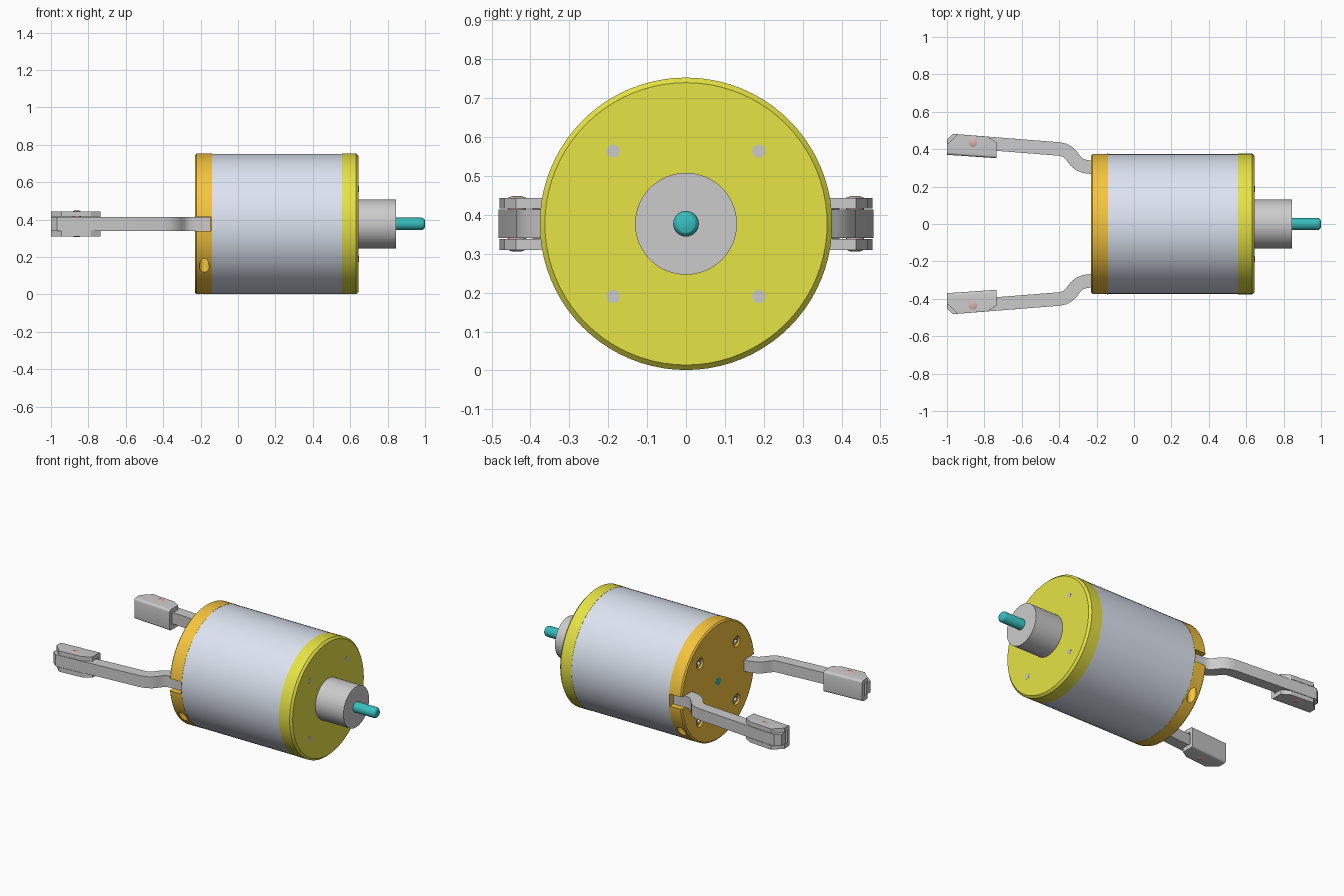
import bpy, bmesh, math
from mathutils import Vector

if "Cube" in bpy.data.objects:
    bpy.data.objects.remove(bpy.data.objects["Cube"])

C = 0.377          # height of the main axis
HOLE = 0.187       # bolt offset from the axis


def material(name, rgb):
    m = bpy.data.materials.new(name)
    m.diffuse_color = (*rgb, 1)
    m.use_nodes = True
    m.node_tree.nodes["Principled BSDF"].inputs["Base Color"].default_value = m.diffuse_color
    return m


BLUE = material("steel_blue", (0.72, 0.78, 0.88))
ORANGE = material("orange", (0.92, 0.56, 0.05))
YELLOW = material("yellow", (0.79, 0.77, 0.06))
TEAL = material("teal", (0.04, 0.52, 0.52))
COPPER = material("copper", (0.68, 0.45, 0.43))


def finish(name, bm, mat=None):
    bmesh.ops.recalc_face_normals(bm, faces=bm.faces)
    me = bpy.data.meshes.new(name)
    bm.to_mesh(me)
    bm.free()
    ob = bpy.data.objects.new(name, me)
    bpy.context.collection.objects.link(ob)
    if mat:
        me.materials.append(mat)
    return ob


def smooth(ob):
    bpy.ops.object.select_all(action='DESELECT')
    ob.select_set(True)
    bpy.context.view_layer.objects.active = ob
    bpy.ops.object.shade_smooth_by_angle(angle=math.radians(25))


def lathe(name, prof, mat=None, y=0, z=C, n=32, axis='x'):
    """Closed solid of revolution; prof lists (position along axis, radius)."""
    bm = bmesh.new()
    rings = []
    for p, r in prof:
        ring = []
        for i in range(n):
            a = 2 * math.pi * i / n
            u, v = r * math.cos(a), r * math.sin(a)
            co = (p, y + u, z + v) if axis == 'x' else (z + u, y + v, p)
            ring.append(bm.verts.new(co))
        rings.append(ring)
    for a, b in zip(rings, rings[1:]):
        for i in range(n):
            j = (i + 1) % n
            bm.faces.new((a[i], a[j], b[j], b[i]))
    bm.faces.new(rings[0])
    bm.faces.new(rings[-1])
    return finish(name, bm, mat)


def plate(name, pts, half, mat=None, round_edge=0):
    """Outline in x/y extruded to +-half about the axis height."""
    bm = bmesh.new()
    lo = [bm.verts.new((x, y, C - half)) for x, y in pts]
    hi = [bm.verts.new((x, y, C + half)) for x, y in pts]
    bm.faces.new(lo)
    bm.faces.new(hi)
    for i in range(len(pts)):
        j = (i + 1) % len(pts)
        bm.faces.new((lo[i], lo[j], hi[j], hi[i]))
    if round_edge:   # rounds the first outline edge, top and bottom
        es = [bm.edges.get((r[0], r[1])) for r in (lo, hi)]
        bmesh.ops.bevel(bm, geom=es, offset=round_edge, segments=4,
                        profile=0.5, affect='EDGES')
    return finish(name, bm, mat)


def cut(ob, cutters):
    for c in cutters:
        c.hide_render = True
        m = ob.modifiers.new("cut", 'BOOLEAN')
        m.operation, m.solver, m.object = 'DIFFERENCE', 'EXACT', c
    dg = bpy.context.evaluated_depsgraph_get()
    me = bpy.data.meshes.new_from_object(ob.evaluated_get(dg))
    ob.modifiers.clear()
    ob.data = me
    for c in cutters:
        bpy.data.objects.remove(c)


def mirror_y(ob):
    m = ob.modifiers.new("mirror", 'MIRROR')
    m.use_axis = (False, True, False)


corners = [(sy * HOLE, C + sz * HOLE) for sy in (-1, 1) for sz in (-1, 1)]

# main housing
smooth(lathe("housing", [(-0.14, 0.375), (0.555, 0.375)], BLUE, n=80))

# yellow front cap with bolt holes filled by the bolt ends
smooth(lathe("front_cap", [(0.555, 0.376), (0.632, 0.376), (0.645, 0.363)], YELLOW, n=80))

# orange rear cap: arm slots, counterbores, pivot pin holes from below
rear = lathe("rear_cap", [(-0.23, 0.367), (-0.222, 0.376), (-0.14, 0.376)], ORANGE, n=80)
cutters = []
for s in (-1, 1):
    cutters.append(plate("slot_cutter", [(-0.3, s * 0.262), (-0.145, s * 0.262),
                                         (-0.145, s * 0.5), (-0.3, s * 0.5)], 0.039))
    cutters.append(lathe("pin_cutter", [(0.0, 0.027), (C - 0.06, 0.027)],
                         y=s * 0.3, z=-0.18, axis='z'))
for y, z in corners:
    cutters.append(lathe("bore_cutter", [(-0.3, 0.034), (-0.175, 0.034)], y=y, z=z))
cut(rear, cutters)
smooth(rear)

# socket head bolts running the length of the housing
for i, (y, z) in enumerate(corners):
    bolt = lathe(f"bolt_{i + 1}", [(-0.222, 0.025), (-0.218, 0.029), (-0.172, 0.029),
                                   (-0.172, 0.017), (0.646, 0.017)], y=y, z=z, n=24)
    cut(bolt, [lathe("hex_cutter", [(-0.3, 0.017), (-0.195, 0.017)], y=y, z=z, n=6)])
    smooth(bolt)

# nose boss and drive shaft
smooth(lathe("nose_boss", [(0.645, 0.131), (0.845, 0.131)], n=64))
smooth(lathe("shaft", [(-0.231, 0.025), (0.3, 0.025), (0.3, 0.033), (0.982, 0.033),
                       (0.991, 0.030), (0.997, 0.024), (1.0, 0.015)], TEAL))

# cranked gripper arms: offset a centre line both ways
path = [Vector(p) for p in [(-0.147, 0.304), (-0.235, 0.304), (-0.265, 0.308),
                            (-0.29, 0.318), (-0.312, 0.336), (-0.332, 0.362),
                            (-0.35, 0.382), (-0.372, 0.395), (-0.40, 0.401), (-0.97, 0.446)]]
outer, inner = [], []
for i, p in enumerate(path):
    d = (path[min(i + 1, len(path) - 1)] - path[max(i - 1, 0)]).normalized()
    nrm = Vector((d.y, -d.x)) * 0.036
    outer.append(tuple(p + nrm))
    inner.append(tuple(p - nrm))
arm = plate("gripper_arm", outer + [(-1.0, 0.453), (-1.0, 0.412)] + inner[::-1], 0.037)
mirror_y(arm)
smooth(arm)

# channel-shaped finger tips, open outwards
tip = plate("finger_tip", [(-0.735, 0.352), (-1.0, 0.370), (-1.0, 0.425), (-0.943, 0.480),
                           (-0.785, 0.467), (-0.735, 0.437)], 0.067, round_edge=0.014)
cut(tip, [plate("channel_cutter", [(-0.7, 0.374), (-1.1, 0.401), (-1.1, 0.6), (-0.7, 0.6)], 0.039)])
mirror_y(tip)
smooth(tip)

# rivets holding the tips
rivet = lathe("tip_rivet", [(C - 0.071, 0.012), (C - 0.067, 0.023),
                            (C + 0.067, 0.023), (C + 0.071, 0.012)],
              COPPER, y=0.435, z=-0.862, n=24, axis='z')
mirror_y(rivet)
smooth(rivet)
